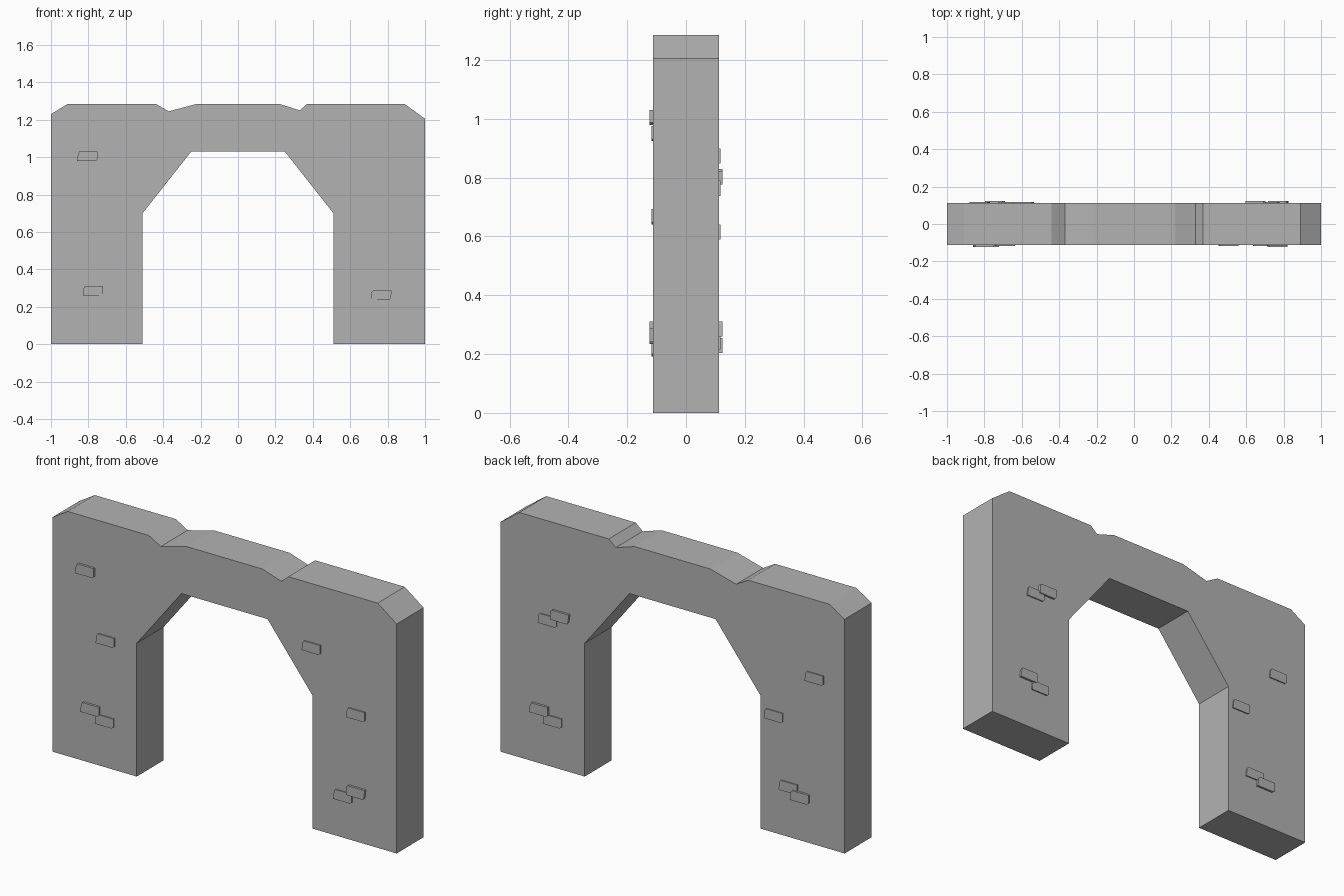
import bpy
import bmesh

cube = bpy.data.objects.get("Cube")
if cube:
    bpy.data.objects.remove(cube, do_unlink=True)

# Single stone colour
STONE = (0.45, 0.45, 0.45, 1)
stone = bpy.data.materials.new("grey stone")
stone.use_nodes = True
stone.diffuse_color = STONE
stone.node_tree.nodes["Principled BSDF"].inputs["Base Color"].default_value = STONE


def extrude_profile(name, profile, y0, y1):
    """Extrude an x-z outline from y0 to y1."""
    bm = bmesh.new()
    face = bm.faces.new([bm.verts.new((x, y0, z)) for x, z in profile])
    moved = bmesh.ops.extrude_face_region(bm, geom=[face])["geom"]
    verts = [v for v in moved if isinstance(v, bmesh.types.BMVert)]
    bmesh.ops.translate(bm, verts=verts, vec=(0, y1 - y0, 0))
    bmesh.ops.recalc_face_normals(bm, faces=bm.faces)
    mesh = bpy.data.meshes.new(name)
    bm.to_mesh(mesh)
    bm.free()
    mesh.materials.append(stone)
    obj = bpy.data.objects.new(name, mesh)
    bpy.context.collection.objects.link(obj)
    return obj


# Arch wall: chipped top edge, then the mirrored opening
HALF = 0.112
top_edge = [(-1, 0), (-1, 1.23), (-0.91, 1.285), (-0.44, 1.285), (-0.37, 1.245),
            (-0.22, 1.285), (0.22, 1.285), (0.33, 1.25), (0.37, 1.285),
            (0.89, 1.285), (1, 1.205), (1, 0)]
opening = [(0.51, 0), (0.51, 0.7), (0.25, 1.03)]
opening += [(-x, z) for x, z in reversed(opening)]
extrude_profile("arch_wall", top_edge + opening, -HALF, HALF)

# Raised bricks: worn outline, clipped at opposite corners
brick = [(-0.055, -0.026), (-0.05, 0.016), (-0.042, 0.026), (0.053, 0.026),
         (0.053, -0.018), (0.043, -0.026)]
PROUD, SHALLOW = 0.1235, 0.118


def add_bricks(name, side, spots):
    """Place bricks on the front (side -1) or back (side 1) face."""
    for i, (x, z, depth, turn) in enumerate(spots, 1):
        outline = [(x + turn * -side * u, z + turn * v) for u, v in brick]
        extrude_profile(f"{name}_{i}", outline, side * 0.1, side * depth)


add_bricks("front_brick", -1, [
    (-0.805, 1.005, PROUD, 1), (-0.69, 0.667, SHALLOW, 1),
    (-0.775, 0.285, PROUD, 1), (-0.695, 0.242, SHALLOW, 1),
    (0.507, 0.95, SHALLOW, 1), (0.765, 0.667, SHALLOW, 1),
    (0.69, 0.218, SHALLOW, 1), (0.767, 0.261, PROUD, -1)])
add_bricks("back_brick", 1, [
    (0.724, 0.764, SHALLOW, 1), (0.65, 0.803, PROUD, -1),
    (0.77, 0.285, PROUD, 1), (0.695, 0.242, SHALLOW, 1),
    (-0.826, 0.874, SHALLOW, 1), (-0.59, 0.615, SHALLOW, 1),
    (-0.675, 0.262, SHALLOW, 1), (-0.744, 0.229, PROUD, 1)])
